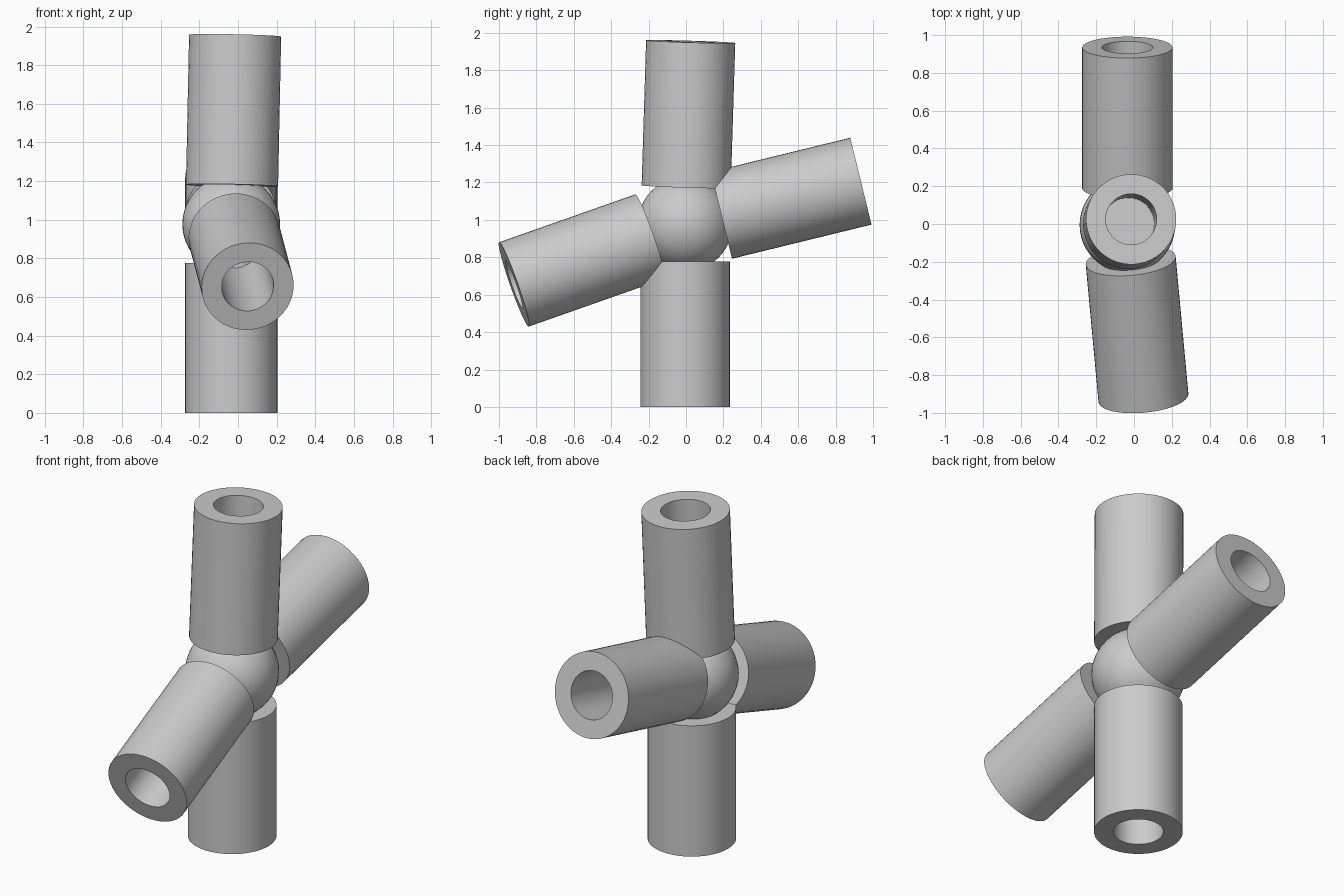
import bpy
import bmesh
from math import radians
from mathutils import Vector

cube = bpy.data.objects.get("Cube")
if cube:
    bpy.data.objects.remove(cube, do_unlink=True)

grey = bpy.data.materials.new("plain grey")
grey.use_nodes = True
grey.diffuse_color = (0.6, 0.6, 0.6, 1)
grey.node_tree.nodes["Principled BSDF"].inputs["Base Color"].default_value = (0.6, 0.6, 0.6, 1)

HUB = Vector((-0.035, -0.005, 0.977))
HUB_RADIUS = 0.253
OUTER, BORE = 0.239, 0.135
START, FLOOR = 0.2, 0.29      # distances from the hub centre along each arm
SIDES = 48


def finish(obj):
    obj.data.materials.append(grey)
    bpy.ops.object.select_all(action='DESELECT')
    obj.select_set(True)
    bpy.context.view_layer.objects.active = obj
    bpy.ops.object.shade_smooth_by_angle(angle=radians(30))


def socket(name, tip):
    """Solid cylinder pointing from the hub to tip, with a blind bore in its outer end."""
    axis = Vector(tip) - HUB
    length = axis.length
    bm = bmesh.new()
    # Solid blank, standing on the arm's own z axis
    bmesh.ops.create_cone(bm, cap_ends=True, segments=SIDES, radius1=OUTER,
                          radius2=OUTER, depth=length - START)
    bmesh.ops.translate(bm, verts=bm.verts, vec=(0, 0, (length + START) / 2))
    # Inset the outer cap to form the rim, then push the disc in to form the bore
    cap = max(bm.faces, key=lambda f: f.calc_center_median().z)
    bmesh.ops.inset_region(bm, faces=[cap], thickness=OUTER - BORE, use_even_offset=True)
    disc = bmesh.ops.extrude_face_region(bm, geom=[cap])["geom"]
    bm.faces.remove(cap) if cap.is_valid else None
    ring = [v for v in disc if isinstance(v, bmesh.types.BMVert)]
    bmesh.ops.translate(bm, verts=ring, vec=(0, 0, FLOOR - length))
    bmesh.ops.recalc_face_normals(bm, faces=bm.faces)
    mesh = bpy.data.meshes.new(name)
    bm.to_mesh(mesh)
    bm.free()
    obj = bpy.data.objects.new(name, mesh)
    bpy.context.collection.objects.link(obj)
    obj.location = HUB
    obj.rotation_euler = axis.to_track_quat('Z', 'Y').to_euler()
    finish(obj)


# Central ball
bpy.ops.mesh.primitive_uv_sphere_add(segments=SIDES, ring_count=24,
                                     radius=HUB_RADIUS, location=HUB)
ball = bpy.context.object
ball.name = "hub_ball"
finish(ball)

# Four strut sockets, each given by the centre of its open end
socket("bottom_socket", (-0.035, -0.005, 0))
socket("top_socket", (-0.015, 0.025, 1.953))
socket("front_socket", (0.05, -0.92, 0.655))
socket("back_socket", (-0.035, 0.935, 1.207))
